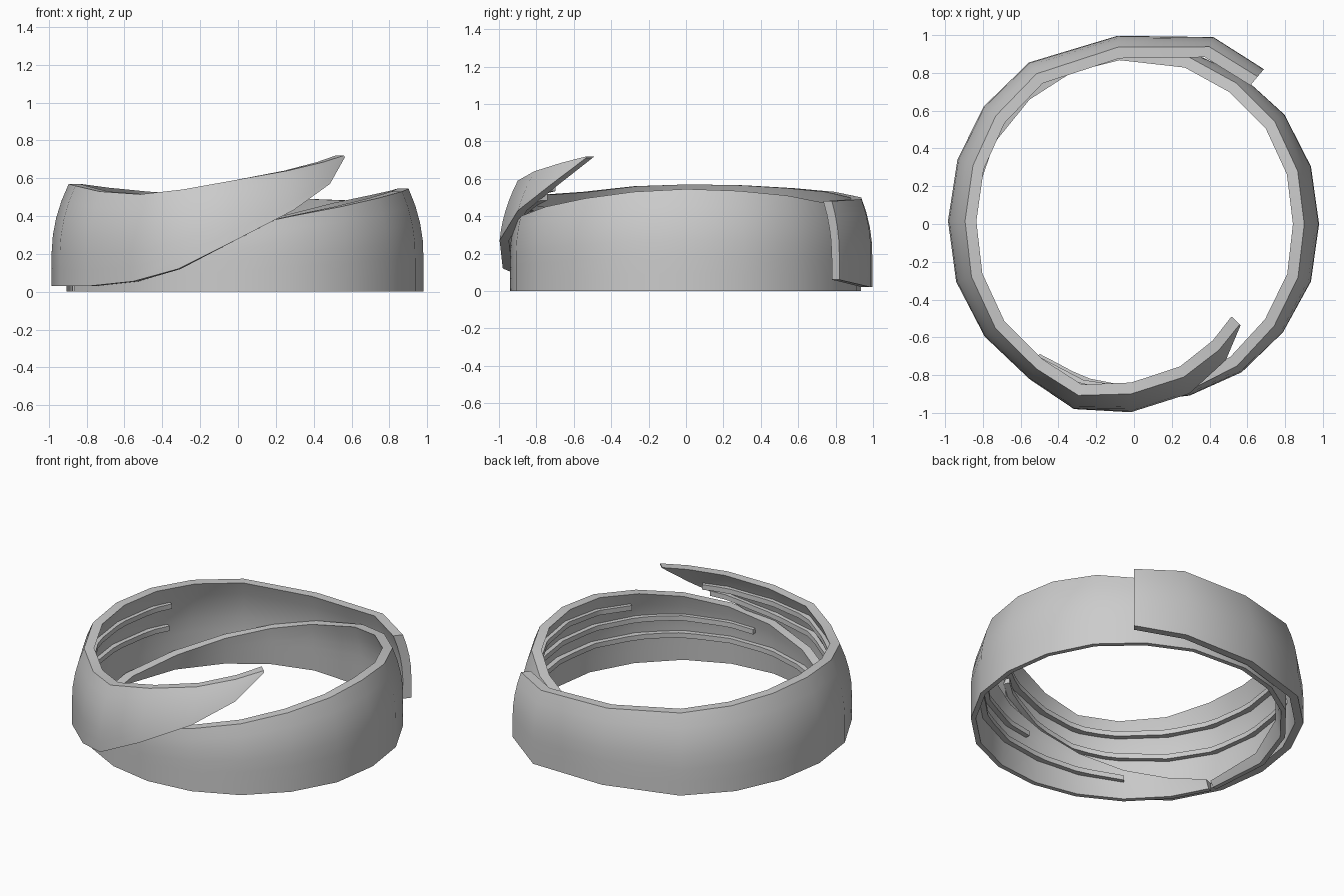
import bpy, bmesh
from math import sin, cos, radians

if "Cube" in bpy.data.objects:
    bpy.data.objects.remove(bpy.data.objects["Cube"])


def lean(z):
    # inward curve of the wall with height
    return 0.66 * max(0.0, z - 0.2) ** 2


def lerp(stations, a):
    for p, q in zip(stations, stations[1:]):
        if p[0] <= a <= q[0]:
            t = (a - p[0]) / (q[0] - p[0])
            return [u + (v - u) * t for u, v in zip(p, q)]
    return stations[0] if a < stations[0][0] else stations[-1]


def wall_radius(stations, a, z):
    # straight chord between neighbouring stations
    for p, q in zip(stations, stations[1:]):
        if p[0] <= a <= q[0]:
            r1, r2 = p[1] - lean(z), q[1] - lean(z)
            d, u = radians(q[0] - p[0]), radians(a - p[0])
            return r1 * r2 * sin(d) / (r1 * sin(u) + r2 * sin(d - u))
    return lerp(stations, a)[1] - lean(z)


def sweep(name, sections):
    # closed cross-sections of (radius, z) placed at an angle, joined and capped
    bm = bmesh.new()
    rings = [[bm.verts.new((r * cos(radians(a)), r * sin(radians(a)), z)) for r, z in sec]
             for a, sec in sections]
    n = len(rings[0])
    for A, B in zip(rings, rings[1:]):
        for i in range(n):
            j = (i + 1) % n
            bm.faces.new((A[i], A[j], B[j], B[i]))
    h = n // 2
    for R in (rings[0], rings[-1]):
        for i in range(h - 1):
            bm.faces.new((R[i], R[i + 1], R[n - 2 - i], R[n - 1 - i]))
    bmesh.ops.recalc_face_normals(bm, faces=bm.faces)
    me = bpy.data.meshes.new(name)
    bm.to_mesh(me)
    bm.free()
    ob = bpy.data.objects.new(name, me)
    bpy.context.collection.objects.link(ob)
    bpy.ops.object.select_all(action='DESELECT')
    ob.select_set(True)
    bpy.context.view_layer.objects.active = ob
    bpy.ops.object.shade_smooth_by_angle(angle=radians(35))
    return ob


def band(name, stations, t_low, t_high, rows=6):
    sections = []
    for a, R, zb, zt in stations:
        zs = [zb + (zt - zb) * i / rows for i in range(rows + 1)]
        outer = [(R - lean(z), z) for z in zs]
        inner = [(R - lean(z) - t_low - (t_high - t_low) * i / rows, z)
                 for i, z in enumerate(zs)]
        sections.append((a, outer + inner[::-1]))
    return sweep(name, sections)


def rib(name, stations, path, thick, steps=24):
    a0, a1 = path[0][0], path[-1][0]
    sections = []
    for i in range(steps + 1):
        a = a0 + (a1 - a0) * i / steps
        z = lerp(path, a)[1]
        r = wall_radius(stations, a, z) - thick + 0.012
        sections.append((a, [(r, z - .016), (r, z + .016), (r - .042, z + .016), (r - .042, z - .016)]))
    return sweep(name, sections)


# angle, radius, bottom, top
outer = [(50, 1.07, .06, .48), (67, 1.075, .02, .49), (95, 1.0, .02, .50), (123, 1.02, .02, .53),
         (142, 1.01, .025, .55), (160, .995, .03, .565), (179, .985, .03, .57), (198, .99, .03, .56),
         (217, .99, .03, .53), (236, .99, .055, .515), (252, 1.03, .12, .54), (269, 1.0, .27, .59),
         (288, .98, .43, .64), (304, .96, .57, .685), (316.5, .95, .71, .72)]
inner = [(-160, .92, 0, .05), (-144, .92, 0, .11), (-126, .925, 0, .18), (-108, .93, 0, .26),
         (-90, .94, 0, .34), (-72, .955, 0, .40), (-54, .97, 0, .45), (-36, .975, 0, .495),
         (-18, .985, 0, .53), (0, .98, 0, .545), (18, .985, 0, .535), (36, .985, 0, .51),
         (54, .97, 0, .47), (72, .96, 0, .41), (95, .94, 0, .32), (112, .93, 0, .25),
         (130, .92, 0, .18), (150, .915, 0, .11), (172, .915, 0, .06), (198, .92, 0, .03)]

# overlapping wrap
band("outer_band", outer, .05, .06)
band("inner_band", inner, .03, .06)

# grip ribs inside the right wall
rib("inner_rib_low", inner, [(-126, .12), (-90, .16), (-45, .19), (35, .19)], .045)
rib("inner_rib_middle", inner, [(-83, .27), (-45, .31), (35, .31)], .05)
rib("inner_rib_top", inner, [(-33, .41), (0, .44), (37, .42)], .055)

# grip ribs inside the left wall and pointed tip
rib("outer_rib_top", outer, [(152, .43), (200, .43), (240, .43), (270, .49), (298, .55)], .058)
rib("outer_rib_low", outer, [(152, .27), (200, .27), (240, .30), (270, .39), (295, .50)], .055)
